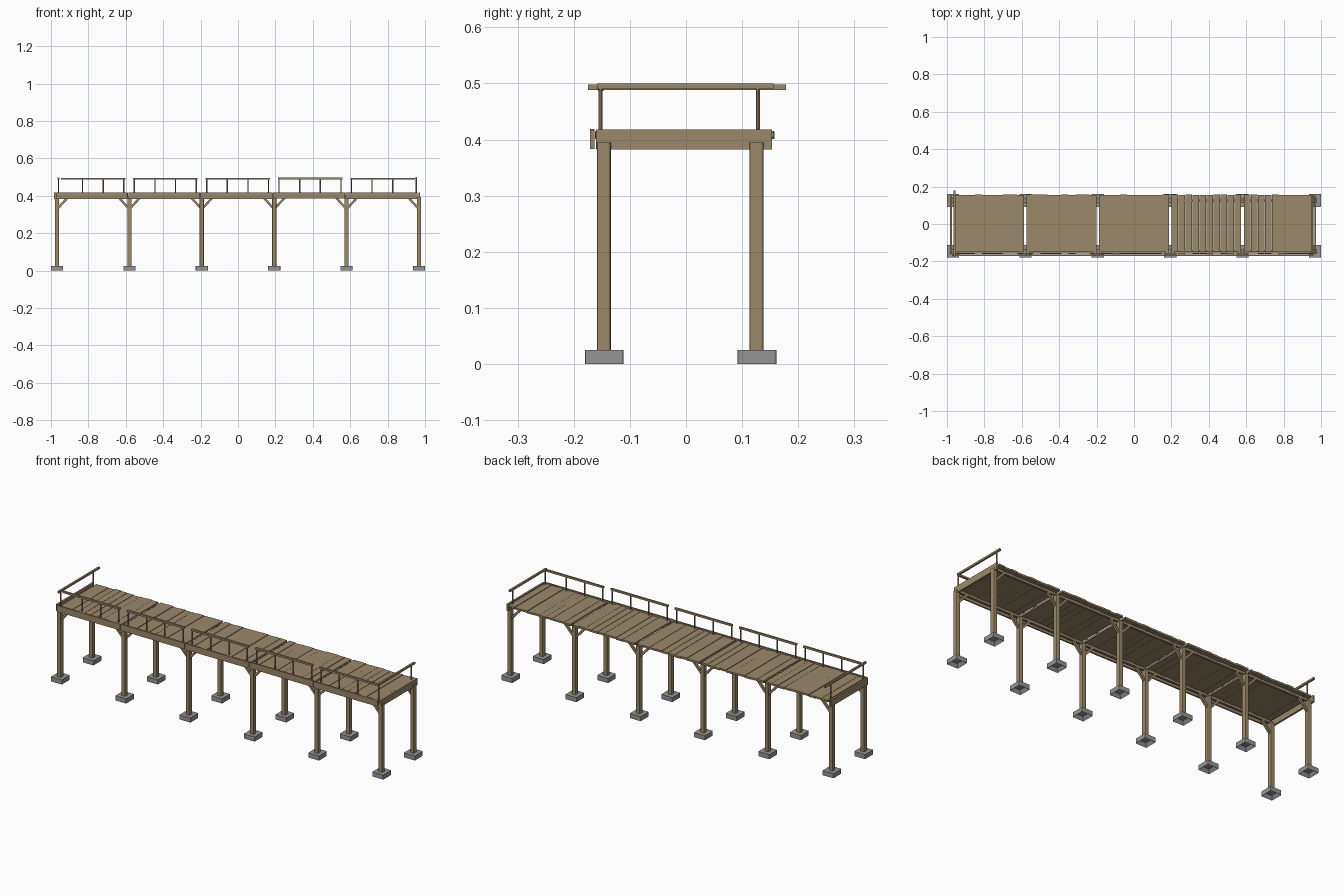
import bpy, bmesh, math, random
from mathutils import Matrix, Vector

random.seed(4)
cube = bpy.data.objects.get("Cube")
if cube:
    bpy.data.objects.remove(cube, do_unlink=True)


def material(name, rgb):
    m = bpy.data.materials.new(name)
    m.use_nodes = True
    m.diffuse_color = (*rgb, 1)
    m.node_tree.nodes["Principled BSDF"].inputs["Base Color"].default_value = (*rgb, 1)
    return m


WOOD = material("weathered wood", (0.33, 0.25, 0.145))
STONE = material("grey concrete", (0.30, 0.30, 0.30))


def finish(name, bm, mat):
    mesh = bpy.data.meshes.new(name)
    bmesh.ops.recalc_face_normals(bm, faces=bm.faces)
    bm.to_mesh(mesh)
    bm.free()
    mesh.materials.append(mat)
    obj = bpy.data.objects.new(name, mesh)
    bpy.context.collection.objects.link(obj)
    return obj


def box(name, x, y, z, mat=WOOD, bevel=0):
    """Box from (min, max) pairs along each axis."""
    bm = bmesh.new()
    size = [p[1] - p[0] for p in (x, y, z)]
    centre = [(p[0] + p[1]) / 2 for p in (x, y, z)]
    bmesh.ops.create_cube(bm, size=1, matrix=Matrix.Translation(centre) @ Matrix.Diagonal((*size, 1)))
    if bevel:
        edges = [e for e in bm.edges if abs(e.verts[0].co.z - e.verts[1].co.z) > 0.01]
        bmesh.ops.bevel(bm, geom=edges, offset=bevel, segments=2, affect='EDGES', profile=0.5)
    return finish(name, bm, mat)


def beam(name, start, end, width, sides=4):
    """Straight timber of square or round section between two points."""
    a, b = Vector(start), Vector(end)
    d = b - a
    bm = bmesh.new()
    r = width / 2 / math.cos(math.pi / sides)
    spin = Matrix.Rotation(math.pi / sides, 4, 'Z')
    turn = d.to_track_quat('Z', 'Y').to_matrix().to_4x4()
    bmesh.ops.create_cone(bm, cap_ends=True, segments=sides, radius1=r, radius2=r, depth=d.length,
                          matrix=Matrix.Translation((a + b) / 2) @ turn @ spin)
    return finish(name, bm, WOOD)


def footing(name, x, y):
    """Concrete block with a hollow underside."""
    obj = box(name, (x - 0.033, x + 0.033), (y - 0.0345, y + 0.0345), (0, 0.025), STONE, 0.003)
    bm = bmesh.new()
    bm.from_mesh(obj.data)
    base = min(bm.faces, key=lambda f: f.normal.z)
    bmesh.ops.inset_region(bm, faces=[base], thickness=0.012)
    for v in base.verts:
        v.co.z += 0.018
    bm.to_mesh(obj.data)
    bm.free()


PITCH, BAYS = 0.387, 5
COLUMNS = [PITCH * (i - BAYS / 2) for i in range(BAYS + 1)]
ROWS = {"front": -0.1465, "back": 0.1255}
RAIL_Y, RAIL_Z = -0.152, 0.493

# Footings, columns and knee braces
for side, y in ROWS.items():
    for i, x in enumerate(COLUMNS):
        footing(f"{side}_footing_{i}", x, y + 0.001)
        box(f"{side}_column_{i}", (x - 0.0115, x + 0.0115), (y - 0.0125, y + 0.0125),
            (0.02, 0.395), WOOD, 0.004)
        for d in (-1, 1):
            if 0 <= i + d <= BAYS:
                beam(f"{side}_brace_{i}_{d}", (x + d * 0.004, y, 0.333), (x + d * 0.058, y, 0.392), 0.012)

# Deck bays: planks, stringers and the front fascia
N = 10
for b in range(BAYS):
    x0, x1 = COLUMNS[b] + 0.006, COLUMNS[b + 1] - 0.007
    step = (x1 - x0) / N
    for k in range(N):
        dz, dy = random.uniform(-0.002, 0.002), random.uniform(-0.002, 0.002)
        left = x0 + k * step
        box(f"plank_{b}_{k}", (left + 0.0004, left + step - 0.0004), (-0.16 + dy, 0.156 + dy),
            (0.403 + dz, 0.413 + dz))
    for side, y in ROWS.items():
        box(f"{side}_stringer_{b}", (x0, x1), (y - 0.006, y + 0.006), (0.390, 0.404))
    drop = random.uniform(-0.002, 0.002)
    box(f"front_fascia_{b}", (COLUMNS[b] - 0.006, COLUMNS[b + 1] - 0.009), (-0.171, -0.163),
        (0.384 + drop, 0.418 + drop))

# End beams across the deck
for name, x in (("right", -0.978), ("left", 0.969)):
    box(f"{name}_end_beam", (x - 0.005, x + 0.005), (-0.16, 0.153), (0.382, 0.418))

# Front railing, one length for each bay
for b in range(BAYS):
    x0, x1 = COLUMNS[b] + 0.02, COLUMNS[b + 1] - 0.022
    dz = random.uniform(-0.002, 0.002)
    beam(f"front_rail_{b}", (x0, RAIL_Y, RAIL_Z + dz), (x1, RAIL_Y, RAIL_Z + dz), 0.010)
    for k in range(4):
        x = x0 + 0.006 + k * (x1 - x0 - 0.014) / 3
        if (b, k) in ((0, 0), (BAYS - 1, 3)):
            continue
        beam(f"front_rail_post_{b}_{k}", (x, RAIL_Y, 0.408), (x, RAIL_Y, RAIL_Z), 0.007, 8)

# End railings
for name, x, y0, y1, z in (("right", -0.96, -0.175, 0.178, 0.493), ("left", 0.953, -0.158, 0.156, 0.495)):
    beam(f"{name}_end_rail", (x, y0, z), (x, y1, z), 0.010)
    for k, y in enumerate((RAIL_Y, 0.128)):
        beam(f"{name}_end_rail_post_{k}", (x, y, 0.408), (x, y, z), 0.007, 8)
